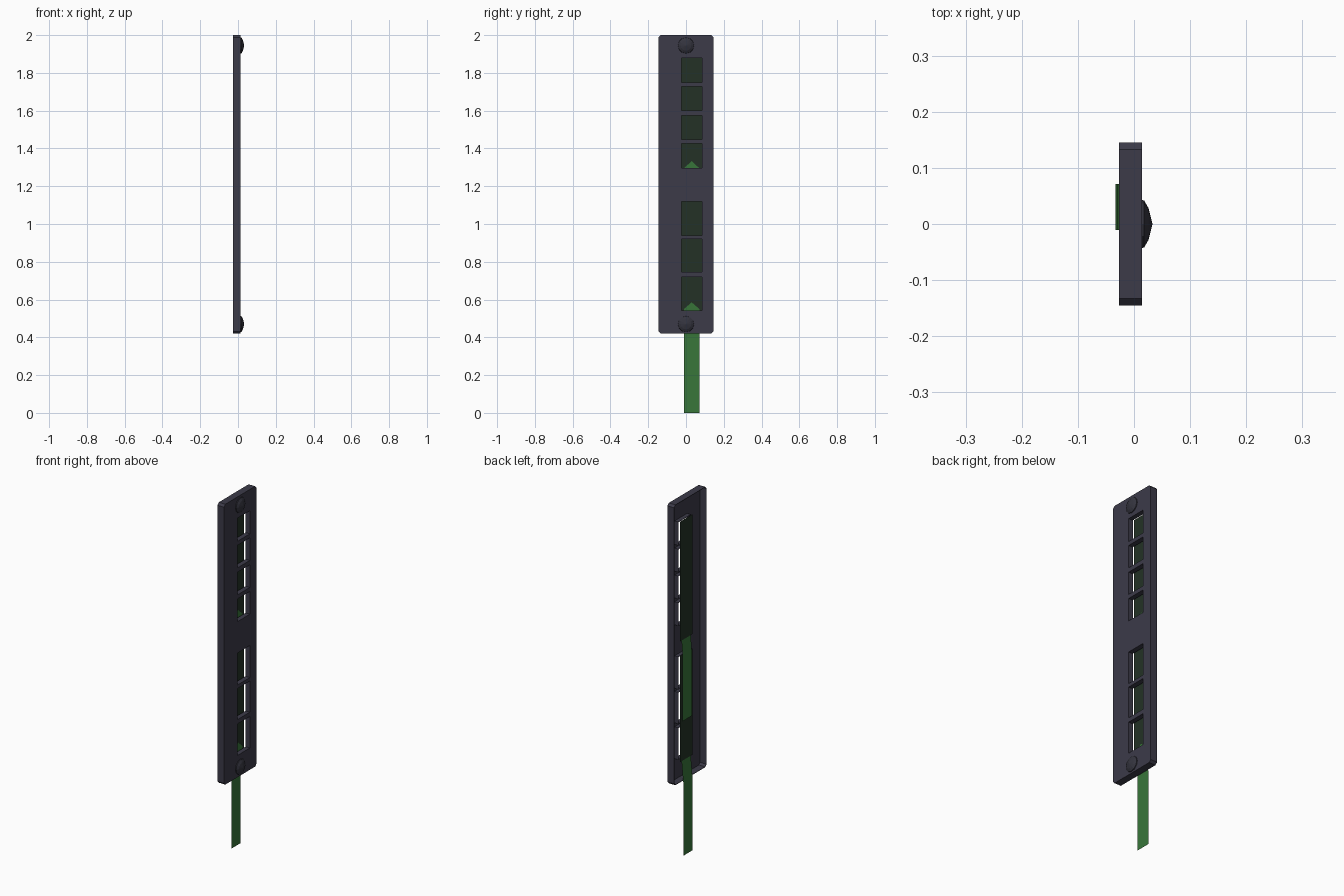
import bpy, bmesh, math

if "Cube" in bpy.data.objects:
    bpy.data.objects.remove(bpy.data.objects["Cube"])


def material(name, rgb):
    m = bpy.data.materials.new(name)
    m.diffuse_color = (*rgb, 1)
    m.use_nodes = True
    m.node_tree.nodes["Principled BSDF"].inputs["Base Color"].default_value = m.diffuse_color
    return m


CASING = material("charcoal casing", (0.045, 0.043, 0.066))
STUD = material("dark stud", (0.034, 0.034, 0.048))
GREEN = material("green ribbon", (0.040, 0.180, 0.042))
DARK = material("dark green panel", (0.017, 0.031, 0.019))


def finish(bm, name, mat):
    me = bpy.data.meshes.new(name)
    bm.to_mesh(me)
    bm.free()
    me.materials.append(mat)
    ob = bpy.data.objects.new(name, me)
    bpy.context.collection.objects.link(ob)
    return ob


FRONT, BACK, TUBE = 0.014, -0.027, -0.013
W, BOT, TOP, CUT = 0.145, 0.42, 2.0, 0.012
WY = (-0.025, 0.085)
WINDOWS = [(1.75, 1.88), (1.60, 1.727), (1.448, 1.575), (1.297, 1.425),
           (0.94, 1.12), (0.745, 0.92), (0.543, 0.72)]

# Casing: face plate with window holes, open at the back
ys = [-W, -W + CUT, WY[0], WY[1], W - CUT, W]
zs = sorted([BOT, BOT + CUT, TOP - CUT, TOP] + [z for w in WINDOWS for z in w])
bm = bmesh.new()
grid = {}


def vert(y, z):
    if (y, z) not in grid:
        grid[y, z] = bm.verts.new((FRONT, y, z))
    return grid[y, z]


for y0, y1 in zip(ys, ys[1:]):
    for z0, z1 in zip(zs, zs[1:]):
        if (y0, y1) == WY and (z0, z1) in WINDOWS:
            continue
        quad = [(y0, z0), (y1, z0), (y1, z1), (y0, z1)]
        # leave the outer corner point out, for clipped corners
        bm.faces.new([vert(*p) for p in quad
                      if not (abs(p[0]) == W and p[1] in (BOT, TOP))])
rim = [e for e in bm.edges if e.is_boundary]
res = bmesh.ops.extrude_edge_only(bm, edges=rim)
# outer wall runs to the back, window sleeves stop halfway
for v in res["geom"]:
    if isinstance(v, bmesh.types.BMVert):
        inside = WY[0] - 0.001 < v.co.y < WY[1] + 0.001 and BOT + 0.02 < v.co.z < TOP - 0.02
        v.co.x = TUBE if inside else BACK
casing = finish(bm, "casing", CASING)
mod = casing.modifiers.new("wall", 'SOLIDIFY')
mod.thickness = 0.003
mod.offset = -1

# Domed studs at both ends
for name, z in (("upper_stud", 1.945), ("lower_stud", 0.47)):
    bm = bmesh.new()
    rings = []
    n = 12
    for x, r in ((FRONT - 0.001, 0.043), (0.018, 0.042), (0.026, 0.028)):
        rings.append([bm.verts.new((x, r * math.cos(2 * math.pi * i / n),
                                    z + r * math.sin(2 * math.pi * i / n))) for i in range(n)])
    tip = bm.verts.new((0.033, 0, z))
    for i in range(n):
        j = (i + 1) % n
        for a, b in zip(rings, rings[1:]):
            bm.faces.new((a[i], a[j], b[j], b[i]))
        bm.faces.new((rings[-1][i], rings[-1][j], tip))
    finish(bm, name, STUD)


def sheet(name, mat, path, half, apex=None):
    """Thin strip following (x, z) points downward, with an optional pointed top."""
    bm = bmesh.new()
    rows = [[bm.verts.new((x, 0.03 + s * half, z)) for s in (-1, 1)] for x, z in path]
    for a, b in zip(rows, rows[1:]):
        bm.faces.new((b[0], b[1], a[1], a[0]))
    if apex:
        bm.faces.new((rows[0][0], rows[0][1], bm.verts.new((apex[0], 0.03, apex[1]))))
    return finish(bm, name, mat)


# Dark panels behind the two window groups
sheet("upper_panel", DARK, [(-0.022, 1.885), (-0.022, 1.21)], 0.056)
sheet("lower_panel", DARK, [(-0.022, 1.13), (-0.022, 0.53)], 0.056)

# Green ribbons with pointed ends, passing to the back below each group
sheet("upper_ribbon", GREEN, [(-0.021, 1.295), (-0.022, 1.21), (-0.029, 1.12),
                              (-0.029, 0.757)], 0.041, (-0.020, 1.333))
sheet("lower_ribbon", GREEN, [(-0.021, 0.55), (-0.022, 0.53), (-0.033, 0.41),
                              (-0.033, 0.0)], 0.041, (-0.020, 0.585))
